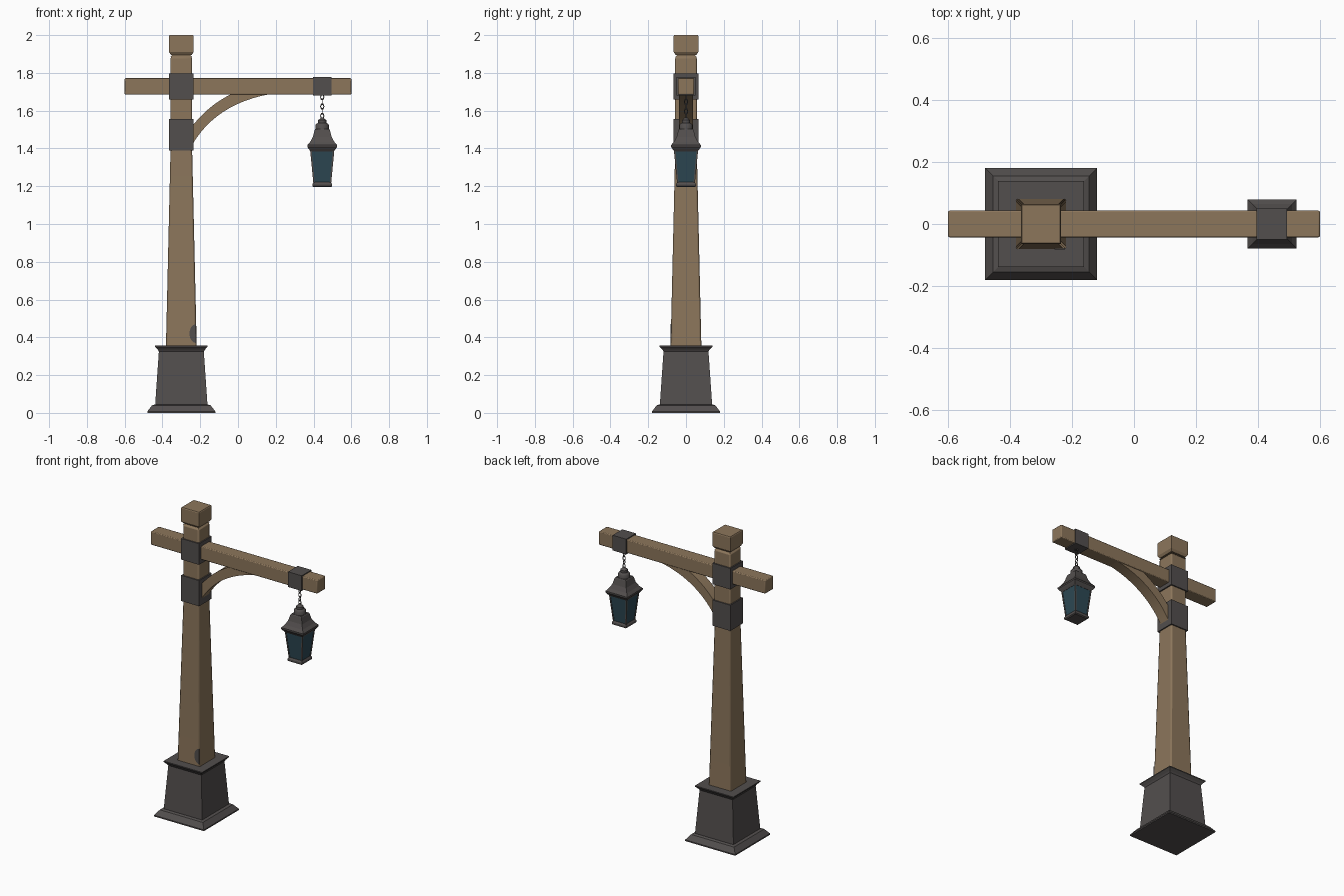
import bpy, bmesh, math
from mathutils import Vector, Matrix

if "Cube" in bpy.data.objects:
    bpy.data.objects.remove(bpy.data.objects["Cube"])


def material(name, rgb):
    m = bpy.data.materials.new(name)
    m.diffuse_color = (*rgb, 1)
    m.use_nodes = True
    m.node_tree.nodes["Principled BSDF"].inputs["Base Color"].default_value = m.diffuse_color
    return m


WOOD = material("brown wood", (0.262, 0.181, 0.105))
IRON = material("dark grey iron", (0.085, 0.077, 0.075))
GLASS = material("dark teal glass", (0.026, 0.066, 0.089))
PX, LX = -0.30, 0.446     # post and lantern x positions


def finish(name, bm, mat, smooth=False, bevel=0):
    bmesh.ops.recalc_face_normals(bm, faces=bm.faces)
    me = bpy.data.meshes.new(name)
    bm.to_mesh(me)
    bm.free()
    ob = bpy.data.objects.new(name, me)
    bpy.context.collection.objects.link(ob)
    me.materials.append(mat)
    if bevel:
        b = ob.modifiers.new("bevel", 'BEVEL')
        b.width, b.segments = bevel, 2
    if smooth:
        bpy.context.view_layer.objects.active = ob
        ob.select_set(True)
        bpy.ops.object.shade_smooth_by_angle(angle=math.radians(50))
        ob.select_set(False)
    return ob


def loft(name, x, profile, mat, sides=4, **kw):
    """Stack of square (or round) rings given as (z, half width)."""
    bm = bmesh.new()
    rings = []
    k = math.sqrt(2) if sides == 4 else 1
    for z, h in profile:
        rings.append([bm.verts.new((x + h * k * math.cos(a), h * k * math.sin(a), z))
                      for a in [math.tau * (i + 0.5) / sides for i in range(sides)]])
    for a, b in zip(rings, rings[1:]):
        for i in range(sides):
            j = (i + 1) % sides
            bm.faces.new((a[i], a[j], b[j], b[i]))
    bm.faces.new(rings[0])
    bm.faces.new(rings[-1])
    return finish(name, bm, mat, **kw)


def box(name, x0, x1, hy, z0, z1, mat, **kw):
    bm = bmesh.new()
    bmesh.ops.create_cube(bm, size=1)
    bmesh.ops.scale(bm, vec=(x1 - x0, 2 * hy, z1 - z0), verts=bm.verts)
    bmesh.ops.translate(bm, vec=((x0 + x1) / 2, 0, (z0 + z1) / 2), verts=bm.verts)
    return finish(name, bm, mat, **kw)


def extrude_xz(name, pts, y0, y1, mat, **kw):
    """Flat outline in x and z, given thickness along y."""
    bm = bmesh.new()
    f = bm.faces.new([bm.verts.new((x, y0, z)) for x, z in pts])
    r = bmesh.ops.extrude_face_region(bm, geom=[f])
    bmesh.ops.translate(bm, vec=(0, y1 - y0, 0),
                        verts=[v for v in r["geom"] if isinstance(v, bmesh.types.BMVert)])
    return finish(name, bm, mat, **kw)


def bezier(a, b, c, n=12):
    a, b, c = Vector(a), Vector(b), Vector(c)
    return [tuple(a * (1 - t) ** 2 + b * 2 * t * (1 - t) + c * t * t)
            for t in [i / n for i in range(n + 1)]]


# Base pedestal
loft("base_pedestal", PX, [(0, .18), (.008, .18), (.04, .155), (.045, .138), (.05, .138),
                           (.325, .119), (.335, .125), (.35, .139), (.356, .139)], IRON)

# Post and its cap
loft("post", PX, [(.33, .082), (1.40, .057), (1.885, .057)], WOOD, smooth=True, bevel=.008)
loft("post_neck", PX, [(1.885, .057), (1.895, .047), (1.91, .047)], WOOD)
loft("post_cap", PX, [(1.895, .055), (1.91, .065), (1.995, .065), (2.0, .062)], WOOD)

# Dark worn knot at the foot of the post, on the front face
knot = [(-.222 + .035 * math.cos(a), .42 + .05 * math.sin(a))
        for a in [math.pi / 2 + math.pi * i / 10 for i in range(11)]]
extrude_xz("post_knot", knot, -.0822, -.077, IRON)

# Cross beam, with iron bands on post and beam
box("cross_beam", -.6, .6, .043, 1.685, 1.772, WOOD, smooth=True, bevel=.005)
box("upper_post_band", PX - .065, PX + .065, .065, 1.66, 1.797, IRON)
box("lower_post_band", PX - .065, PX + .065, .065, 1.39, 1.557, IRON)
box("beam_band", .396, .494, .05, 1.679, 1.778, IRON)

# Curved brace
lower = bezier((-.245, 1.415), (-.12, 1.635), (.17, 1.688))
upper = bezier((-.03, 1.69), (-.15, 1.635), (-.245, 1.515))
extrude_xz("curved_brace", lower + upper, -.036, .036, WOOD, smooth=True)

# Chain of alternating oval links
for n in range(5):
    bm = bmesh.new()
    R, r, seg, sec = .0085, .0026, 12, 6
    grid = []
    for i in range(seg):
        a = math.tau * i / seg
        grid.append([bm.verts.new(((R + r * math.cos(b)) * math.cos(a), r * math.sin(b),
                                   (R + r * math.cos(b)) * math.sin(a) * 1.6))
                     for b in [math.tau * j / sec for j in range(sec)]])
    for i in range(seg):
        for j in range(sec):
            g, h, k = grid[i], grid[(i + 1) % seg], (j + 1) % sec
            bm.faces.new((g[j], h[j], h[k], g[k]))
    bmesh.ops.rotate(bm, matrix=Matrix.Rotation(math.pi / 2 * (n % 2), 3, 'Z'), verts=bm.verts)
    bmesh.ops.translate(bm, vec=(LX, 0, 1.672 - .025 * n), verts=bm.verts)
    finish("chain_link", bm, IRON, smooth=True)

# Lantern finial, roof, glass and foot
loft("lantern_finial", LX, [(1.495, .036), (1.525, .036), (1.532, .03), (1.535, .022),
                            (1.55, .022), (1.558, .012), (1.565, .006)], IRON, sides=12, smooth=True)
loft("lantern_roof", LX, [(1.385, .062), (1.398, .072), (1.408, .079), (1.418, .079), (1.435, .064),
                          (1.46, .05), (1.498, .04), (1.503, .036)], IRON)
loft("lantern_glass", LX, [(1.215, .044), (1.39, .061)], GLASS)
loft("lantern_foot", LX, [(1.195, .046), (1.2, .052), (1.212, .052), (1.222, .046)], IRON)

# Lantern corner bars
for sx in (-1, 1):
    for sy in (-1, 1):
        bm = bmesh.new()
        rings = []
        for z, h in ((1.215, .043), (1.39, .060)):
            rings.append([bm.verts.new((LX + sx * h + dx, sy * h + dy, z))
                          for dx, dy in ((-.004, -.004), (.004, -.004), (.004, .004), (-.004, .004))])
        a, b = rings
        for i in range(4):
            j = (i + 1) % 4
            bm.faces.new((a[i], a[j], b[j], b[i]))
        bm.faces.new(a)
        bm.faces.new(b)
        finish("lantern_corner_bar", bm, IRON)
